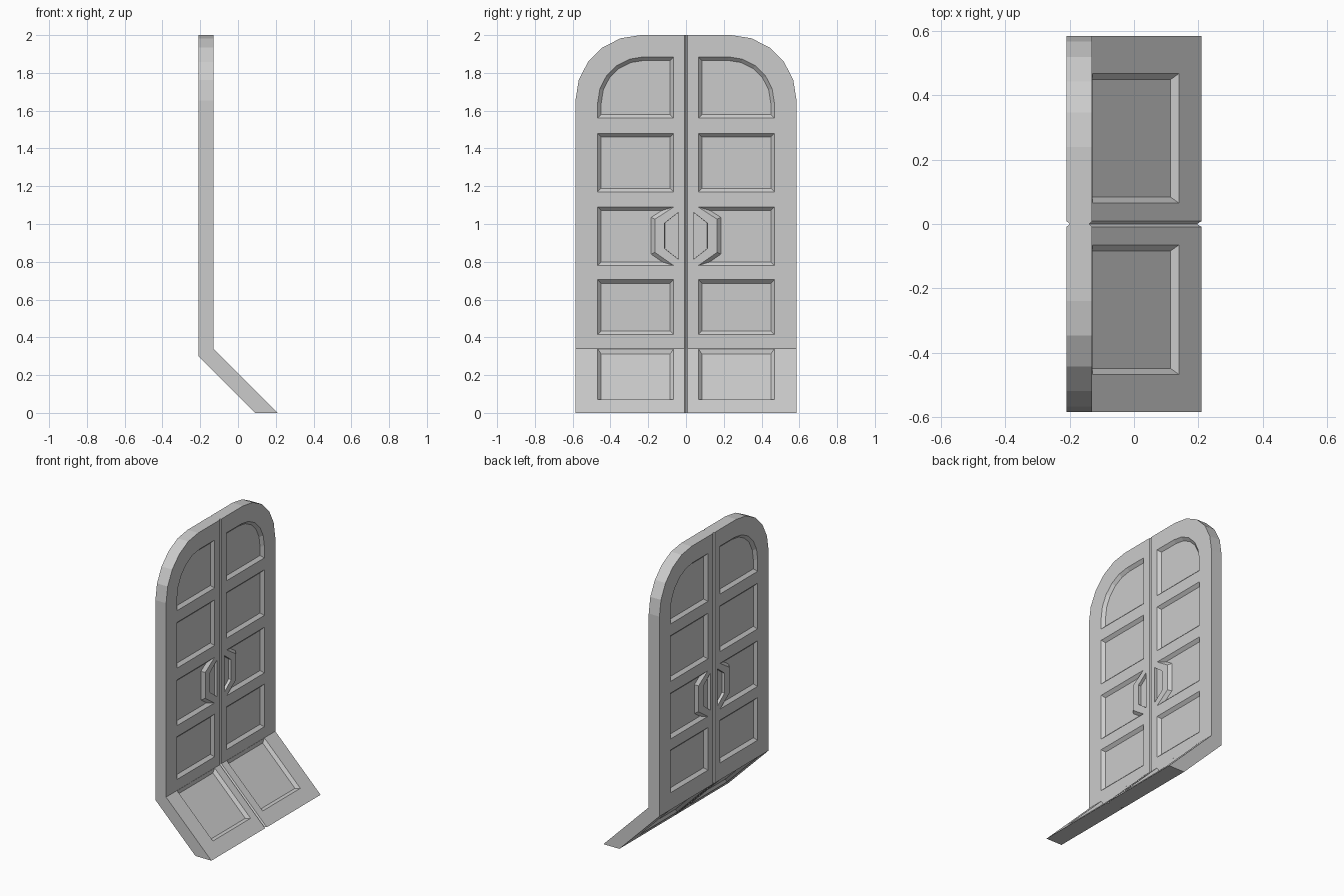
import bpy, bmesh, math
from mathutils import Vector

if "Cube" in bpy.data.objects:
    bpy.data.objects.remove(bpy.data.objects["Cube"])

XF, XB = -0.13, -0.21        # front and back planes of the upright leaf
ZF, ZB = 0.34, 0.30          # fold heights on the two planes
HALF = 0.585                 # half of the door width
DEPTH = 0.019                # recess depth and bevel width

mat = bpy.data.materials.new("door_grey")
mat.diffuse_color = (0.6, 0.6, 0.6, 1)
mat.use_nodes = True
mat.node_tree.nodes["Principled BSDF"].inputs["Base Color"].default_value = mat.diffuse_color


def arc(cy, cz, r, n=5):
    """Quarter arch from the top round to the side."""
    return [(cy + r * math.sin(i * math.pi / 2 / n),
             cz + r * math.cos(i * math.pi / 2 / n)) for i in range(n + 1)]


def finish(bm, name):
    bmesh.ops.recalc_face_normals(bm, faces=bm.faces)
    me = bpy.data.meshes.new(name)
    bm.to_mesh(me)
    bm.free()
    ob = bpy.data.objects.new(name, me)
    bpy.context.collection.objects.link(ob)
    me.materials.append(mat)
    return ob


def loft(bm, rings):
    """Closed solid through rings of matching points."""
    vs = [[bm.verts.new(p) for p in ring] for ring in rings]
    for a, b in zip(vs, vs[1:]):
        for i in range(len(a)):
            j = (i + 1) % len(a)
            bm.faces.new((a[i], a[j], b[j], b[i]))
    bm.faces.new(vs[0])
    bm.faces.new(vs[-1][::-1])


def inset(pts, d):
    """Mitred inward offset of a clockwise outline."""
    out = []
    for i, p in enumerate(pts):
        p, a, c = Vector(p), Vector(pts[i - 1]), Vector(pts[(i + 1) % len(pts)])
        e1, e2 = (p - a).normalized(), (c - p).normalized()
        n1, n2 = Vector((e1.y, -e1.x)), Vector((e2.y, -e2.x))
        out.append(tuple(p + (n1 + n2) * (d / (1 + n1.dot(n2)))))
    return out


# Door body: arched upright leaf plus sloping foot
arch = arc(0.24, 1.655, 0.345)
bm = bmesh.new()


def body_ring(x, z, foot_x):
    right = [bm.verts.new((x, a, b)) for a, b in arch + [(HALF, z)]]
    left = [bm.verts.new((x, -a, b)) for a, b in reversed(arch + [(HALF, z)])]
    toe = [bm.verts.new((foot_x, HALF, 0)), bm.verts.new((foot_x, -HALF, 0))]
    bm.faces.new(right + left)
    bm.faces.new((right[-1], toe[0], toe[1], left[0]))
    return right + toe + left


front, back = body_ring(XF, ZF, 0.21), body_ring(XB, ZB, 0.09)
for i in range(len(front)):
    j = (i + 1) % len(front)
    bm.faces.new((front[i], front[j], back[j], back[i]))
door = finish(bm, "double_door")

# Panel outlines (y, height) for one leaf
Y0, Y1 = 0.065, 0.468


def box(z0, z1):
    return [(Y0, z1), (Y1, z1), (Y1, z0), (Y0, z0)]


arched = [(Y0, 1.885)] + arc(0.223, 1.64, 0.245) + [(Y1, 1.56), (Y0, 1.56)]
beside_handle = box(0.78, 1.09) + [(0.165, 0.85), (0.165, 1.025)]
uprights = [arched, box(1.17, 1.48), beside_handle, box(0.415, 0.705)]
handle_hole = [(0.04, 1.062), (0.113, 1.005), (0.113, 0.87), (0.04, 0.813)]

r = math.sqrt(0.5)
bm = bmesh.new()


def cut(outline, bevel, origin, up, normal):
    """Bevelled recess cutter, mirrored to both leaves."""
    o, u, n = Vector(origin), Vector(up), Vector(normal)
    for s in (1, -1):
        rings = [(outline, 0.02), (outline, 0), (inset(outline, bevel), -DEPTH)]
        loft(bm, [[o + Vector((0, s * a, 0)) + u * b + n * h for a, b in ring]
                  for ring, h in rings])


# Upright panels and handles on both planes
for x, nx in ((XF, 1), (XB, -1)):
    for outline in uprights:
        cut(outline, DEPTH, (x, 0, 0), (0, 0, 1), (nx, 0, 0))
    cut(handle_hole, 0.0005, (x, 0, 0), (0, 0, 1), (nx, 0, 0))

# Panels on the sloping foot, measured down from the fold
for x, z, nx in ((XF, ZF, 1), (XB, ZB, -1)):
    length = (z - 0.07) / r
    cut(box(-length, -0.001), DEPTH, (x, 0, z), (-r, 0, r), (nx * r, 0, nx * r))
cutter = finish(bm, "panel_cutter")

# V groove between the two leaves, following the fold on both sides
bm = bmesh.new()


def groove(x, z, foot_x, nx):
    run = [(x, 2.05, nx, 0), (x, z, nx, nx * 0.414),
           (foot_x + 0.05, -0.05, nx * r, nx * r)]
    rings = []
    for px, pz, ax, az in run:
        rings.append([(px + ax * h, y, pz + az * h)
                      for y, h in ((-0.009, 0), (-0.009, 0.02), (0.009, 0.02),
                                   (0.009, 0), (0, -0.01))])
    loft(bm, rings)


groove(XF, ZF, 0.21, 1)
groove(XB, ZB, 0.09, -1)
groove_cutter = finish(bm, "groove_cutter")

# Apply the cuts and drop the helpers
bpy.context.view_layer.objects.active = door
for helper in (cutter, groove_cutter):
    helper.hide_render = True
    mod = door.modifiers.new("cut", "BOOLEAN")
    mod.operation, mod.solver, mod.object = "DIFFERENCE", "EXACT", helper
    bpy.ops.object.modifier_apply(modifier=mod.name)
    bpy.data.objects.remove(helper)
